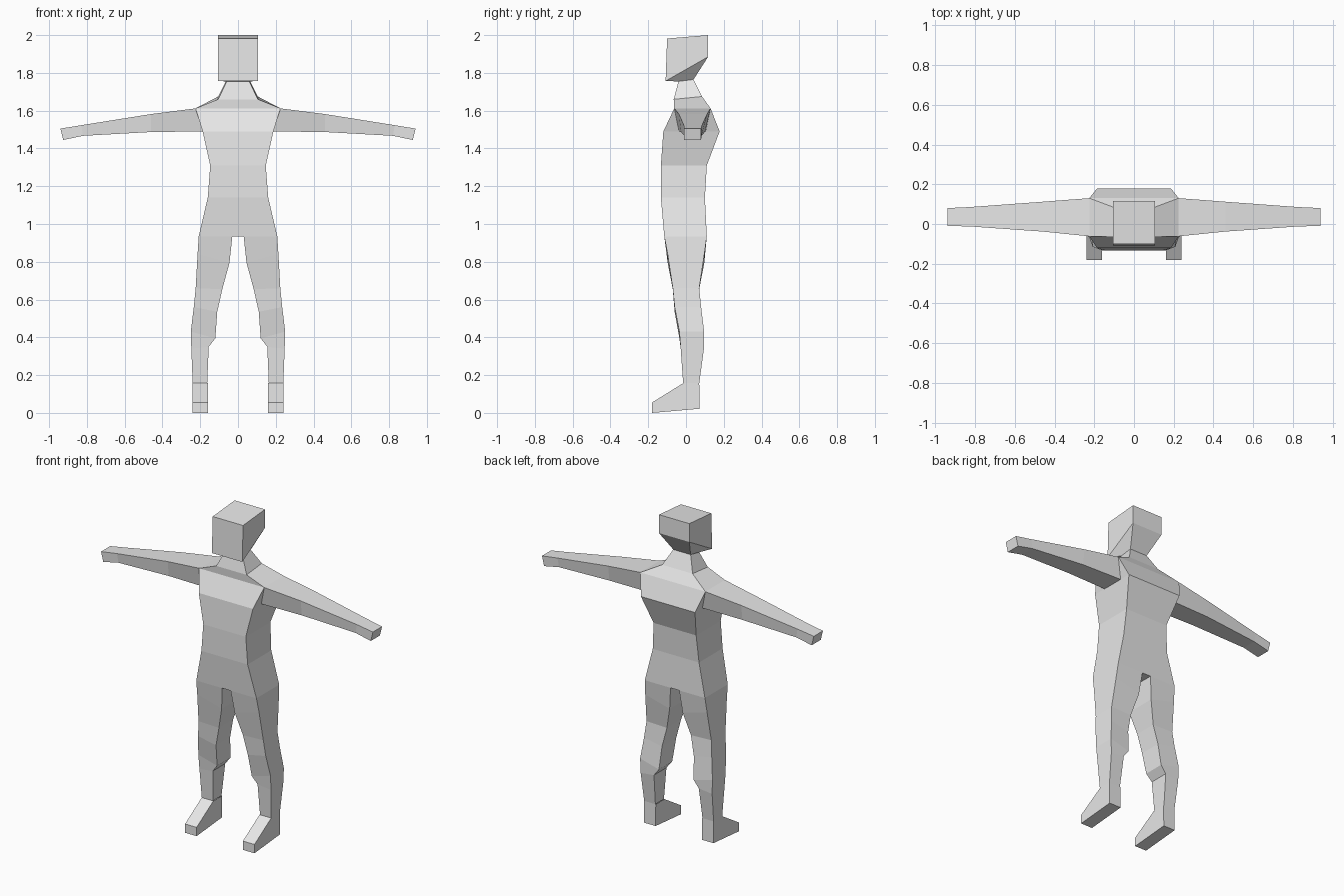
import bpy, bmesh

if "Cube" in bpy.data.objects:
    bpy.data.objects.remove(bpy.data.objects["Cube"])

grey = bpy.data.materials.new("plain_grey")
grey.diffuse_color = (0.8, 0.8, 0.8, 1)
grey.use_nodes = True
grey.node_tree.nodes["Principled BSDF"].inputs["Base Color"].default_value = grey.diffuse_color


def finish(name, bm, mirrored):
    bmesh.ops.remove_doubles(bm, verts=bm.verts, dist=0.0005)
    bmesh.ops.recalc_face_normals(bm, faces=bm.faces)
    me = bpy.data.meshes.new(name)
    bm.to_mesh(me)
    bm.free()
    me.materials.append(grey)
    ob = bpy.data.objects.new(name, me)
    bpy.context.collection.objects.link(ob)
    if mirrored:
        ob.modifiers.new("Mirror", 'MIRROR').use_clip = False
    return ob


def loft(name, rings, cap_start=False, cap_end=False, mirrored=False, skip=()):
    """Join successive four-point rings with quads; skip holds (segment, side) gaps."""
    bm = bmesh.new()
    loops = [[bm.verts.new(p) for p in r] for r in rings]
    for s, (a, b) in enumerate(zip(loops, loops[1:])):
        for i in range(4):
            if (s, i) not in skip:
                j = (i + 1) % 4
                bm.faces.new((a[i], a[j], b[j], b[i]))
    if cap_start:
        bm.faces.new(loops[0][::-1])
    if cap_end:
        bm.faces.new(loops[-1])
    return finish(name, bm, mirrored)


def slab(hw, yf, zf, yb, zb):
    """Body ring: half width, then front and back edges."""
    return [(-hw, yf, zf), (hw, yf, zf), (hw, yb, zb), (-hw, yb, zb)]


# Torso, shoulders and neck, open at the arm sockets
loft("torso", [
    slab(.208, -.115, .935, .11, .935),
    slab(.16, -.133, 1.14, .10, 1.14),
    slab(.147, -.133, 1.31, .11, 1.31),
    slab(.187, -.12, 1.49, .178, 1.49),
    slab(.225, -.062, 1.612, .13, 1.612),
    slab(.105, -.065, 1.66, .085, 1.675),
    slab(.06, -.04, 1.755, .04, 1.765),
], skip={(3, 1), (3, 3)})

# Crotch between the legs
bm = bmesh.new()
bm.faces.new([bm.verts.new(p) for p in slab(.03, -.115, .935, .11, .935)][::-1])
finish("crotch", bm, False)

# Head: block with a sloping jaw that narrows to the neck
loft("head", [
    slab(.06, -.04, 1.755, .04, 1.765),
    slab(.105, -.108, 1.757, .117, 1.885),
    slab(.105, -.10, 1.982, .117, 2.0),
], cap_end=True)


def arm_ring(xt, zt, xb, zb, yf, yb, inset=0):
    return [(xb, yf + inset, zb), (xt, yf, zt), (xt, yb, zt), (xb, yb - inset, zb)]


# Arms tapering to blunt hands
loft("arms", [
    arm_ring(.225, 1.612, .187, 1.49, -.062, .13, .025),
    arm_ring(.46, 1.582, .46, 1.487, -.038, .112, .012),
    arm_ring(.83, 1.523, .82, 1.467, -.012, .085, .003),
    arm_ring(.94, 1.505, .925, 1.445, -.01, .08),
], cap_end=True, mirrored=True)

# Armpit triangles beside each arm socket
bm = bmesh.new()
for top, low, root in ((-.062, -.12, -.037), (.13, .178, .105)):
    bm.faces.new([bm.verts.new(p) for p in (
        (.225, top, 1.612), (.187, low, 1.49), (.187, root, 1.49))])
finish("armpits", bm, True)


def leg_ring(xo, zo, xi, zi, yf, yb):
    return [(xi, yf, zi), (xo, yf, zo), (xo, yb, zo), (xi, yb, zi)]


# Legs: hip, thigh, knee, calf, ankle
loft("legs", [
    leg_ring(.208, .935, .03, .935, -.115, .11),
    leg_ring(.214, .84, .045, .795, -.097, .097),
    leg_ring(.224, .66, .083, .655, -.07, .07),
    leg_ring(.234, .56, .11, .535, -.06, .08),
    leg_ring(.25, .43, .12, .395, -.035, .096),
    leg_ring(.247, .34, .155, .35, -.028, .095),
    leg_ring(.24, .157, .163, .157, -.015, .07),
], mirrored=True)

# Wedge feet, open at the ankle
side = [(-.015, .157), (-.18, .055), (-.18, 0), (.072, .022)]
loft("feet", [[(x, y, z) for y, z in side] for x in (.16, .24)],
     cap_start=True, cap_end=True, mirrored=True, skip={(0, 3)})
bm = bmesh.new()
bm.faces.new([bm.verts.new(p) for p in (
    (.16, .07, .157), (.24, .07, .157), (.24, .072, .022), (.16, .072, .022))])
# Heel sides
for x in (.16, .24):
    bm.faces.new([bm.verts.new(p) for p in (
        (x, -.015, .157), (x, .07, .157), (x, .072, .022))])
finish("heels", bm, True)
